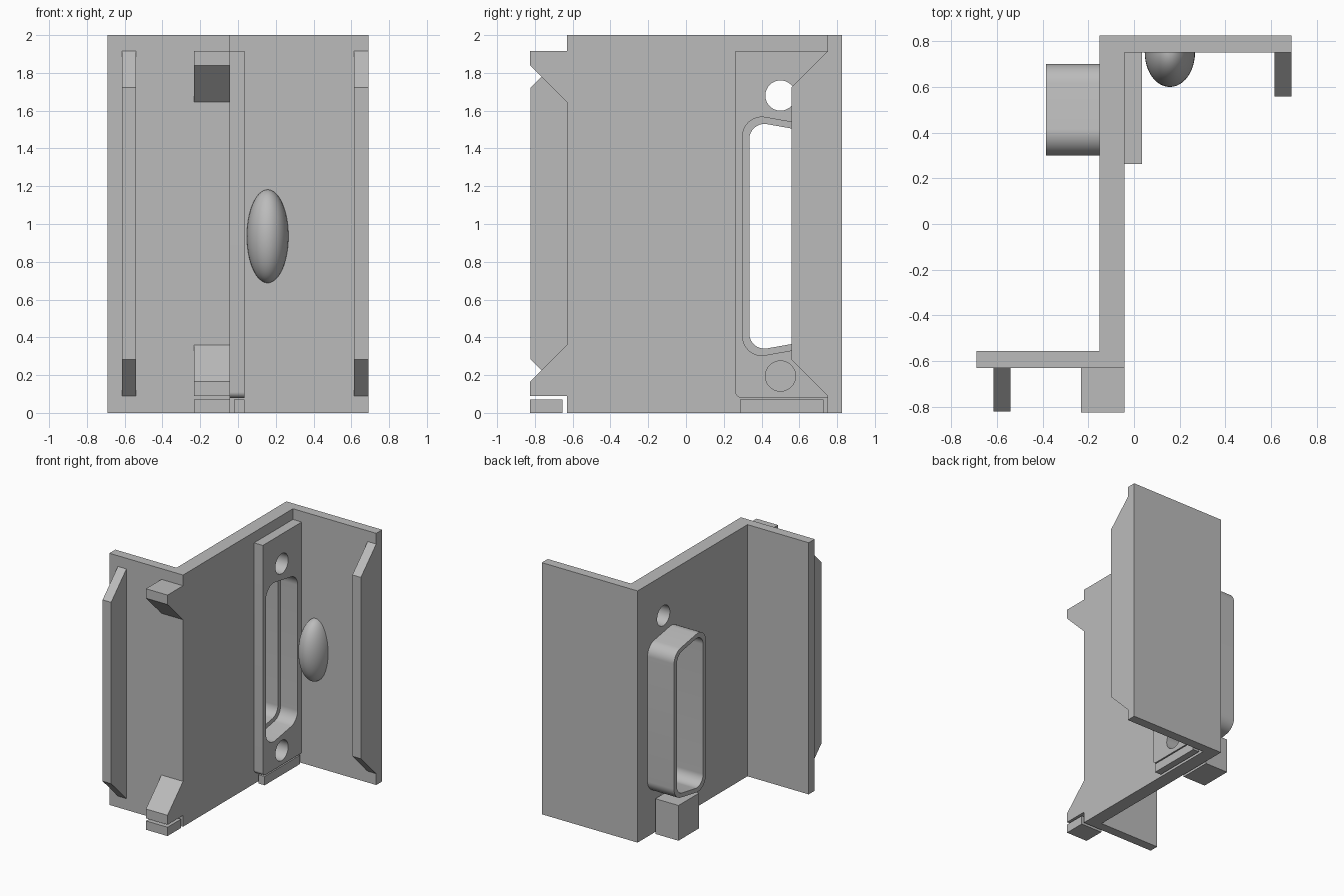
import bpy, bmesh, math
from mathutils import Vector

cube = bpy.data.objects.get("Cube")
if cube:
    bpy.data.objects.remove(cube, do_unlink=True)

GREY = (0.5, 0.5, 0.5, 1.0)
grey = bpy.data.materials.new("plain_grey")
grey.use_nodes = True
grey.diffuse_color = GREY
grey.node_tree.nodes["Principled BSDF"].inputs["Base Color"].default_value = GREY


def finish(name, bm):
    bmesh.ops.recalc_face_normals(bm, faces=bm.faces)
    mesh = bpy.data.meshes.new(name)
    bm.to_mesh(mesh)
    bm.free()
    mesh.materials.append(grey)
    obj = bpy.data.objects.new(name, mesh)
    bpy.context.collection.objects.link(obj)
    return obj


def rounded(points, radii, steps=10):
    """Round each corner of a convex outline by its radius."""
    out = []
    for i, p in enumerate(points):
        p, r = Vector(p), radii[i]
        if r == 0:
            out.append(p)
            continue
        u = (Vector(points[i - 1]) - p).normalized()
        v = (Vector(points[(i + 1) % len(points)]) - p).normalized()
        half = u.angle(v) / 2
        centre = p + (u + v).normalized() * r / math.sin(half)
        t = r / math.tan(half)
        start, end = p + u * t - centre, p + v * t - centre
        for k in range(steps + 1):
            out.append(centre + start.lerp(end, k / steps).normalized() * r)
    return out


def prism(name, points, axis, low, high):
    """Extrude an outline along x (outline in y, z) or z (outline in x, y)."""
    def place(p, d):
        return (d, p[0], p[1]) if axis == "x" else (p[0], p[1], d)
    bm = bmesh.new()
    face = bm.faces.new([bm.verts.new(place(p, low)) for p in points])
    new = bmesh.ops.extrude_face_region(bm, geom=[face])["geom"]
    shift = Vector(place((0, 0), high - low))
    bmesh.ops.translate(bm, vec=shift, verts=[g for g in new if isinstance(g, bmesh.types.BMVert)])
    return finish(name, bm)


def box(name, x, y, z):
    return prism(name, [(x[0], y[0]), (x[1], y[0]), (x[1], y[1]), (x[0], y[1])], "z", *z)


def activate(obj):
    bpy.ops.object.select_all(action="DESELECT")
    obj.select_set(True)
    bpy.context.view_layer.objects.active = obj


def cut(obj, cutters):
    activate(obj)
    for c in cutters:
        mod = obj.modifiers.new("cut", "BOOLEAN")
        mod.operation, mod.solver, mod.object = "DIFFERENCE", "EXACT", c
        bpy.ops.object.modifier_apply(modifier=mod.name)


def smooth(obj):
    activate(obj)
    bpy.ops.object.shade_smooth_by_angle(angle=math.radians(30))


# Main dimensions
W, D = 0.69, 0.825
WEB_L, WEB_R = -0.152, -0.042
FRONT, BACK = -0.63, 0.75
MID_Z = 0.935


def d_outline(y0, y1, half0, half1, r):
    """Tapered socket outline, tall at y0 and shorter at y1."""
    return rounded([(y0, MID_Z - half0), (y1, MID_Z - half1),
                    (y1, MID_Z + half1), (y0, MID_Z + half0)], [r] * 4)


def circle(y, z, r, n=40):
    return [(y + r * math.cos(2 * math.pi * k / n), z + r * math.sin(2 * math.pi * k / n))
            for k in range(n)]


outer = d_outline(0.30, 0.70, 0.65, 0.58, 0.10)
inner = d_outline(0.335, 0.665, 0.61, 0.552, 0.08)

# Z-shaped bracket: front panel, web and back panel in one section
bracket = prism("bracket", [(-W, FRONT), (WEB_R, FRONT), (WEB_R, BACK), (W, BACK),
                            (W, D), (WEB_L, D), (WEB_L, FRONT + 0.075), (-W, FRONT + 0.075)],
                "z", 0, 2)

# Mounting flange with its lower front corner rounded
flange = prism("socket_flange", rounded([(0.262, 0.08), (BACK, 0.08), (BACK, 1.915), (0.262, 1.915)],
                                        [0.03, 0, 0, 0]), "x", WEB_R, 0.035)

# Hollow socket shroud behind the web
shroud = prism("socket_shroud", outer, "x", -0.385, WEB_L)

# Screw holes and stepped socket opening
holes = [prism("hole_cutter", circle(0.5, z, 0.08), "x", -0.3, 0.2) for z in (0.195, 1.68)]
recess = prism("recess_cutter", outer, "x", -0.115, 0.2)
bore = prism("bore_cutter", inner, "x", -0.6, 0.3)
cut(bracket, holes + [recess, bore])
cut(flange, holes + [recess])
cut(shroud, [bore])
for helper in holes + [recess, bore]:
    bpy.data.objects.remove(helper, do_unlink=True)
for part in (bracket, flange, shroud):
    smooth(part)

# Long ribs with sloped ends on both panels
for name, x0, wall in (("front_rib", -0.615, FRONT), ("back_rib", 0.615, BACK)):
    tip = wall - 0.192
    prism(name, [(wall, 0.09), (tip, 0.282), (tip, 1.723), (wall, 1.915)], "x", x0, x0 + 0.075)

# Wedge clips at the top and bottom of the front edge
for name, base, up in (("upper_clip", 1.915, -1), ("lower_clip", 0.09, 1)):
    prism(name, [(FRONT, base), (-D, base), (-D, base + up * 0.075), (FRONT, base + up * 0.27)],
          "x", -0.232, WEB_R)

# Separate support blocks standing under the overhangs
box("clip_support", (-0.232, WEB_R), (-D, -0.655), (0, 0.07))
box("flange_support", (-0.02, 0.035), (0.285, 0.727), (0, 0.07))
box("shroud_support", (-0.375, -0.172), (0.37, 0.63), (0, 0.28))

# Domed bump on the back panel
bm = bmesh.new()
bmesh.ops.create_uvsphere(bm, u_segments=48, v_segments=32, radius=1)
bmesh.ops.bisect_plane(bm, geom=bm.verts[:] + bm.edges[:] + bm.faces[:], dist=1e-5,
                       plane_co=(0, 0, 0), plane_no=(0, 1, 0), clear_outer=True)
bmesh.ops.scale(bm, vec=(0.11, 0.15, 0.247), verts=bm.verts)
bmesh.ops.translate(bm, vec=(0.157, BACK, MID_Z), verts=bm.verts)
smooth(finish("oval_bump", bm))
